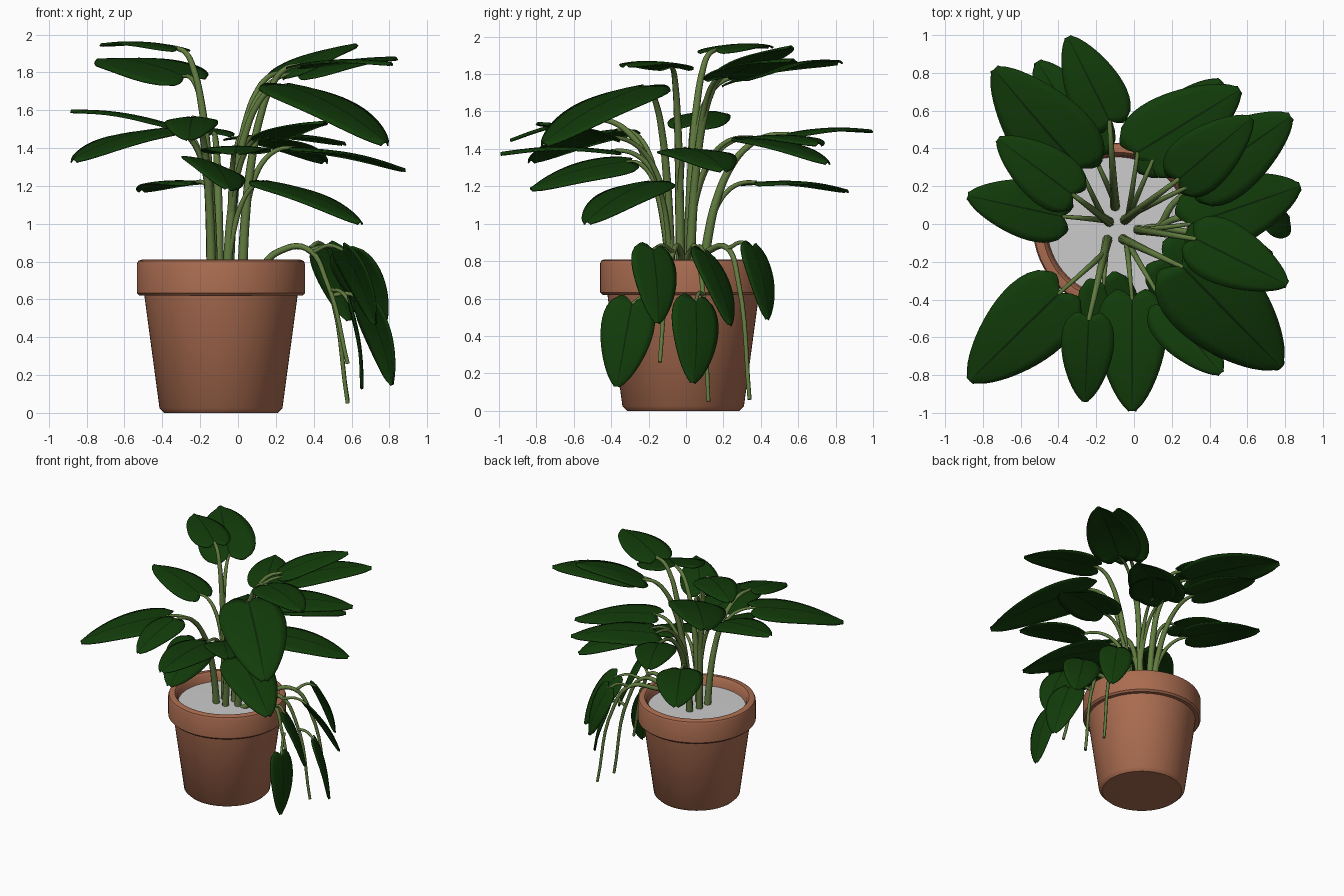
import bpy, bmesh, math
from mathutils import Vector

if "Cube" in bpy.data.objects:
    bpy.data.objects.remove(bpy.data.objects["Cube"])


def material(name, rgb):
    m = bpy.data.materials.new(name)
    m.diffuse_color = (*rgb, 1)
    m.use_nodes = True
    m.node_tree.nodes["Principled BSDF"].inputs["Base Color"].default_value = m.diffuse_color
    return m


TERRACOTTA = material("terracotta", (0.40, 0.15, 0.08))
LEAF = material("leaf_green", (0.006, 0.045, 0.003))
RIB = material("rib_green", (0.003, 0.018, 0.002))
STEM = material("stem_green", (0.12, 0.20, 0.05))
POT_X, POT_Y = -0.09, -0.015


def add_object(name, bm, mats):
    me = bpy.data.meshes.new(name)
    bm.to_mesh(me)
    bm.free()
    for m in mats:
        me.materials.append(m)
    ob = bpy.data.objects.new(name, me)
    bpy.context.collection.objects.link(ob)
    bpy.ops.object.select_all(action='DESELECT')
    ob.select_set(True)
    bpy.context.view_layer.objects.active = ob
    bpy.ops.object.shade_smooth_by_angle(angle=math.radians(40))
    return ob


def lathe(name, profile, mats, sides=64):
    bm = bmesh.new()
    vs = [bm.verts.new((r, 0, z)) for r, z in profile]
    edges = [bm.edges.new(p) for p in zip(vs, vs[1:])]
    bmesh.ops.spin(bm, geom=vs + edges, cent=(0, 0, 0), axis=(0, 0, 1),
                   angle=math.tau, steps=sides)
    bmesh.ops.remove_doubles(bm, verts=bm.verts, dist=1e-4)
    bmesh.ops.recalc_face_normals(bm, faces=bm.faces)
    ob = add_object(name, bm, mats)
    ob.location = (POT_X, POT_Y, 0)
    return ob


def leaf(name, base, tip, up=(0, 0, 1), arch=0.02):
    """Heart-shaped blade from its stalk joint to its tip, with a dark midrib."""
    a, d = Vector(base), Vector(tip) - Vector(base)
    half_width = 0.315 * d.length
    side = d.cross(Vector(up)).normalized()
    n = side.cross(d).normalized()
    cols = [-1, -0.75, -0.4, -0.03, 0.03, 0.4, 0.75, 1]
    rows = 18
    bm = bmesh.new()
    grid = []
    for i in range(rows + 1):
        s = 1 - (1 - i / rows) ** 1.4          # denser rows near the blunt tip
        w = half_width * max(0.02, math.sin(math.pi * (0.03 + 0.97 * s) ** 0.66)) ** 0.58
        row = []
        for u in cols:
            notch = (1 - s) ** 6 * (0.11 * (1 - abs(u)) ** 1.5 + 0.04 * abs(u) ** 4)
            t = 1.12 * s - 0.12 + notch
            bend = arch * d.length * 2 * math.sin(math.pi * max(t, -0.1))
            row.append(bm.verts.new(a + d * t + side * (u * w)
                                    + n * (bend - 0.08 * half_width * u * u)))
        grid.append(row)
    for r0, r1 in zip(grid, grid[1:]):
        for j in range(len(cols) - 1):
            f = bm.faces.new((r0[j], r0[j + 1], r1[j + 1], r1[j]))
            f.material_index = 1 if j == 3 else 0
    bmesh.ops.recalc_face_normals(bm, faces=bm.faces)
    ob = add_object(name, bm, [LEAF, RIB])
    mod = ob.modifiers.new("thickness", 'SOLIDIFY')
    mod.thickness = 0.008
    mod.offset = 0


def tube(name, pts, r0, r1):
    cu = bpy.data.curves.new(name, 'CURVE')
    cu.dimensions = '3D'
    cu.bevel_depth = 1.0
    cu.bevel_resolution = 2
    cu.resolution_u = 6
    cu.use_fill_caps = True
    sp = cu.splines.new('BEZIER')
    sp.bezier_points.add(len(pts) - 1)
    for i, (bp, p) in enumerate(zip(sp.bezier_points, pts)):
        bp.co = p
        bp.handle_left_type = bp.handle_right_type = 'AUTO'
        bp.radius = r0 + (r1 - r0) * i / (len(pts) - 1)
    cu.materials.append(STEM)
    bpy.context.collection.objects.link(bpy.data.objects.new(name, cu))


def arc(start, end, lean, n=7):
    """Rises steeply from start, then arches out to end."""
    p0, p2 = Vector(start), Vector(end)
    p1 = p0.lerp(p2, lean)
    p1.z = p2.z + 0.03
    return [p0 * (1 - t) ** 2 + p1 * 2 * t * (1 - t) + p2 * t * t
            for t in (i / (n - 1) for i in range(n))]


# Pot and soil
lathe("pot", [(0, 0), (0.30, 0), (0.325, 0.025), (0.405, 0.62),
              (0.432, 0.62), (0.445, 0.633), (0.445, 0.785), (0.438, 0.803),
              (0.42, 0.81), (0.395, 0.81), (0.377, 0.79),
              (0.365, 0.70), (0, 0.70)], [TERRACOTTA])
lathe("soil", [(0.372, 0.70), (0.372, 0.735), (0, 0.74)], [])

# Upright leaves by stem root: stalk joint, tip, optional up direction
# The first leaf of a group ends the main stem, the others branch off it
groups = {
    (-0.10, 0.09): [
        ((-0.13, 0.55, 1.48), (-0.35, 0.99, 1.50)),
        ((-0.22, 0.38, 1.22), (-0.51, 0.86, 1.18))],
    (-0.13, 0.01): [
        ((-0.33, 0.16, 1.93), (-0.72, 0.45, 1.95)),
        ((-0.29, 0.30, 1.78), (-0.74, 0.82, 1.87), (0, -0.25, 1)),
        ((-0.38, 0.04, 1.53), (-0.88, 0.15, 1.60))],
    (-0.14, -0.08): [
        ((-0.24, -0.51, 1.56), (-0.26, -0.94, 1.45)),
        ((-0.40, -0.37, 1.50), (-0.87, -0.83, 1.34)),
        ((-0.16, -0.32, 1.33), (-0.05, -0.83, 1.19), (0.3, 0, 1))],
    (-0.06, -0.08): [
        ((0.26, -0.23, 1.73), (0.78, -0.76, 1.43)),
        ((-0.01, -0.40, 1.39), (-0.01, -0.99, 1.38)),
        ((0.16, -0.43, 1.46), (0.46, -0.79, 1.54)),
        ((0.16, -0.19, 1.22), (0.65, -0.53, 1.01))],
    (-0.05, 0.02): [
        ((0.24, 0.24, 1.80), (0.62, 0.56, 1.95)),
        ((0.33, 0.22, 1.79), (0.83, 0.57, 1.88)),
        ((0.02, 0.38, 1.46), (0.56, 0.71, 1.43)),
        ((0.10, 0.34, 1.46), (0.46, 0.76, 1.33))],
    (0.02, -0.03): [
        ((0.33, -0.08, 1.84), (0.81, -0.32, 1.85)),
        ((0.30, 0.00, 1.40), (0.88, 0.20, 1.29))],
}
count = 0
for root, leaves in groups.items():
    main = arc((*root, 0.70), leaves[0][0], 0.14)
    for k, spec in enumerate(leaves):
        count += 1
        joint = spec[0]
        leaf(f"leaf_{count:02d}", *spec)
        if k == 0:
            tube(f"main_stem_{count:02d}", main, 0.027, 0.012)
        else:
            fork = min(main, key=lambda p: abs(p.z - (joint[2] - 0.38)))
            tube(f"stalk_{count:02d}", arc(fork, joint, 0.22), 0.018, 0.010)

# Trailing stems hanging over the right rim: y at the rim and at the low end, end height
for i, (y_rim, y_end, z_end) in enumerate([(-0.06, -0.14, 0.26), (0.05, 0.12, 0.05),
                                           (0.22, 0.34, 0.06)]):
    tube(f"trailing_stem_{i + 1}",
         [(0.02, -0.03, 0.70), (0.12, -0.02, 0.77), (0.21, y_rim / 2, 0.85),
          (0.36, y_rim, 0.87), (0.47, (y_rim + y_end) / 2, 0.69),
          (0.58, y_end, z_end)], 0.022, 0.011)

# Hanging leaves: branch point, stalk joint, tip, facing
hanging = [
    ((0.40, -0.07, 0.85), (0.56, -0.18, 0.86), (0.73, -0.15, 0.47), (0.85, 0.5, 0.3)),
    ((0.49, -0.09, 0.65), (0.60, -0.29, 0.57), (0.66, -0.37, 0.13), (1, 0, 0.1)),
    ((0.49, 0.09, 0.62), (0.68, 0.05, 0.58), (0.82, 0.04, 0.15), (0.85, 0.5, 0.2)),
    ((0.38, 0.05, 0.86), (0.58, 0.10, 0.84), (0.77, 0.24, 0.46), (0.5, 0.8, 0.3)),
    ((0.38, 0.23, 0.87), (0.47, 0.36, 0.87), (0.59, 0.44, 0.49), (0.5, 0.8, 0.3)),
]
for i, (branch, joint, tip, facing) in enumerate(hanging):
    mid = (Vector(branch) + Vector(joint)) / 2 + Vector((0, 0, 0.03))
    leaf(f"hanging_leaf_{i + 1}", joint, tip, facing)
    tube(f"hanging_stalk_{i + 1}", [branch, mid, joint], 0.012, 0.009)
